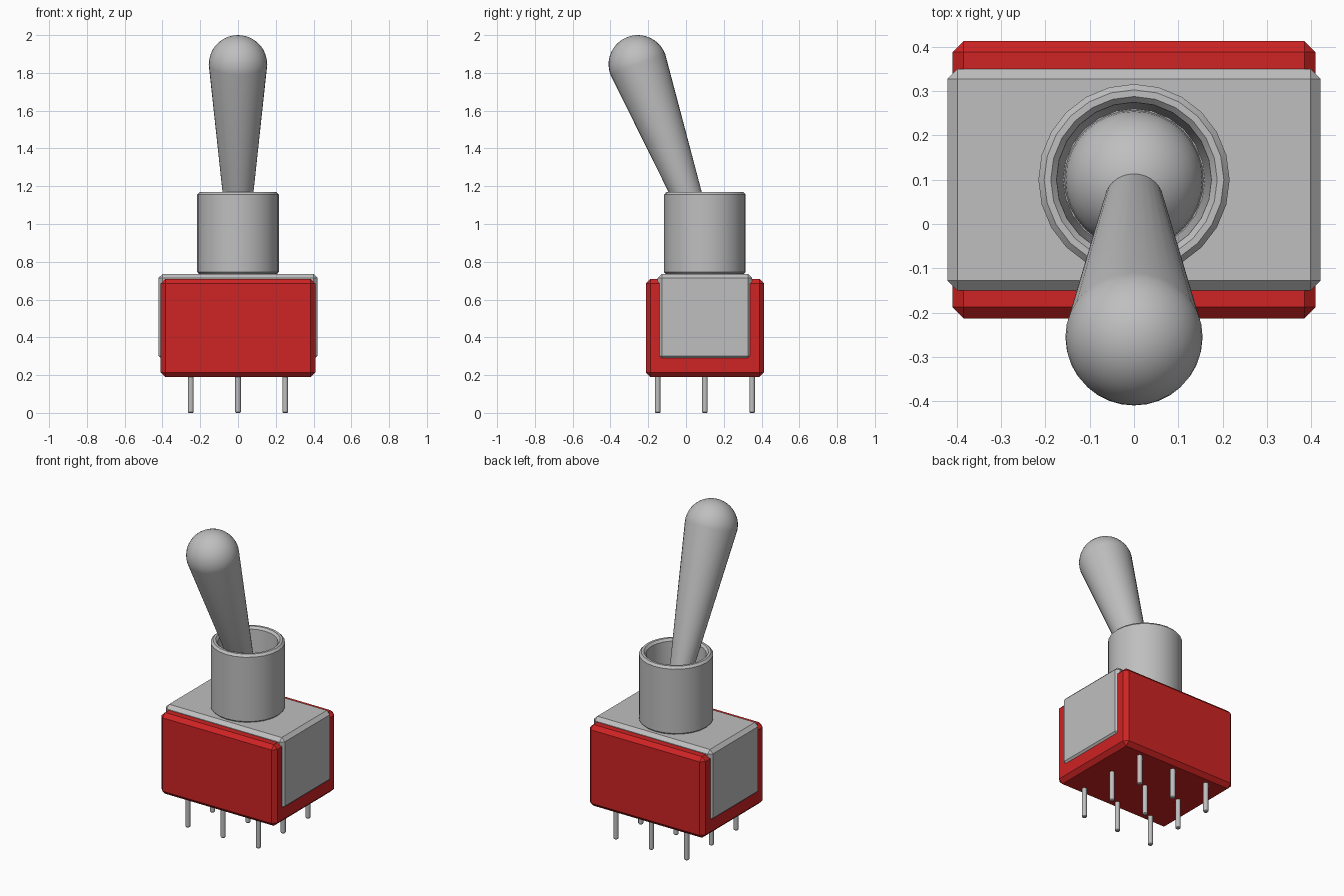
import bpy, bmesh, math
from mathutils import Vector, Matrix

cube = bpy.data.objects.get("Cube")
if cube:
    bpy.data.objects.remove(cube, do_unlink=True)


def material(name, rgb):
    mat = bpy.data.materials.new(name)
    mat.use_nodes = True
    mat.diffuse_color = (*rgb, 1)
    mat.node_tree.nodes["Principled BSDF"].inputs["Base Color"].default_value = (*rgb, 1)
    return mat


RED = material("red plastic", (0.62, 0.017, 0.017))
METAL = material("grey metal", (0.52, 0.52, 0.52))
CY = 0.10  # depth position of the body centre


def finish(name, bm, mat, smooth=None):
    bmesh.ops.recalc_face_normals(bm, faces=bm.faces)
    mesh = bpy.data.meshes.new(name)
    bm.to_mesh(mesh)
    bm.free()
    mesh.materials.append(mat)
    ob = bpy.data.objects.new(name, mesh)
    bpy.context.collection.objects.link(ob)
    if smooth:
        bpy.ops.object.select_all(action='DESELECT')
        ob.select_set(True)
        bpy.context.view_layer.objects.active = ob
        bpy.ops.object.shade_smooth_by_angle(angle=math.radians(smooth))
    return ob


def chamfered_box(name, size, z0, z1, bevel, mat):
    bm = bmesh.new()
    bmesh.ops.create_cube(bm, size=1)
    bmesh.ops.scale(bm, vec=(size[0], size[1], z1 - z0), verts=bm.verts)
    bmesh.ops.translate(bm, vec=(0, CY, (z0 + z1) / 2), verts=bm.verts)
    bmesh.ops.bevel(bm, geom=list(bm.edges), offset=bevel, segments=1,
                    affect='EDGES', profile=0.5)
    return finish(name, bm, mat)


def lathe(name, profile, steps, mat, matrix, smooth):
    """Spin an (r, z) profile around z, then place it with matrix."""
    bm = bmesh.new()
    vs = [bm.verts.new((r, 0, z)) for r, z in profile]
    es = [bm.edges.new(p) for p in zip(vs, vs[1:])]
    bmesh.ops.spin(bm, geom=vs + es, cent=(0, 0, 0), axis=(0, 0, 1),
                   angle=math.tau, steps=steps)
    bmesh.ops.remove_doubles(bm, verts=bm.verts, dist=1e-4)
    bmesh.ops.transform(bm, matrix=matrix, verts=bm.verts)
    return finish(name, bm, mat, smooth)


# Housing and the metal cover wrapped over it
chamfered_box("housing", (0.82, 0.626), 0.19, 0.71, 0.025, RED)
chamfered_box("metal_cover", (0.842, 0.50), 0.28, 0.736, 0.022, METAL)

# Hollow collar with chamfered rim and tapered bore
lathe("collar",
      [(0, 0.72), (0.208, 0.72), (0.208, 0.737), (0.216, 0.745), (0.216, 1.156),
       (0.203, 1.17), (0.188, 1.17), (0.175, 1.156), (0.160, 0.90), (0, 0.90)],
      24, METAL, Matrix.Translation((0, CY, 0)), 30)

# Lever: pivot ball, tapered shaft and rounded tip along a tilted axis
pivot = Vector((0, CY, 0.90))
tip = Vector((0, -0.255, 1.845))
axis = tip - pivot
length = axis.length
tilt = Matrix.Translation(pivot) @ axis.to_track_quat('Z', 'Y').to_matrix().to_4x4()


def arc(r, z, a0, a1, n):
    return [(r * max(0, math.cos(a)), z + r * math.sin(a)) for a in
            (math.radians(a0 + (a1 - a0) * i / n) for i in range(n + 1))]


lathe("pivot_ball", arc(0.157, 0, -90, 90, 16), 32, METAL,
      Matrix.Translation(pivot), 60)
lathe("lever", [(0, 0.05), (0.058, 0.05)] + arc(0.155, length, 0, 90, 10),
      32, METAL, tilt, 40)

# Three by three terminal pins
for i, x in enumerate((-0.25, 0, 0.25)):
    for j, y in enumerate((-0.25, 0, 0.25)):
        lathe(f"pin_{i + 1}_{j + 1}",
              [(0, 0), (0.011, 0), (0.015, 0.005), (0.015, 0.2), (0, 0.2)],
              12, METAL, Matrix.Translation((x, CY + y, 0)), 35)
